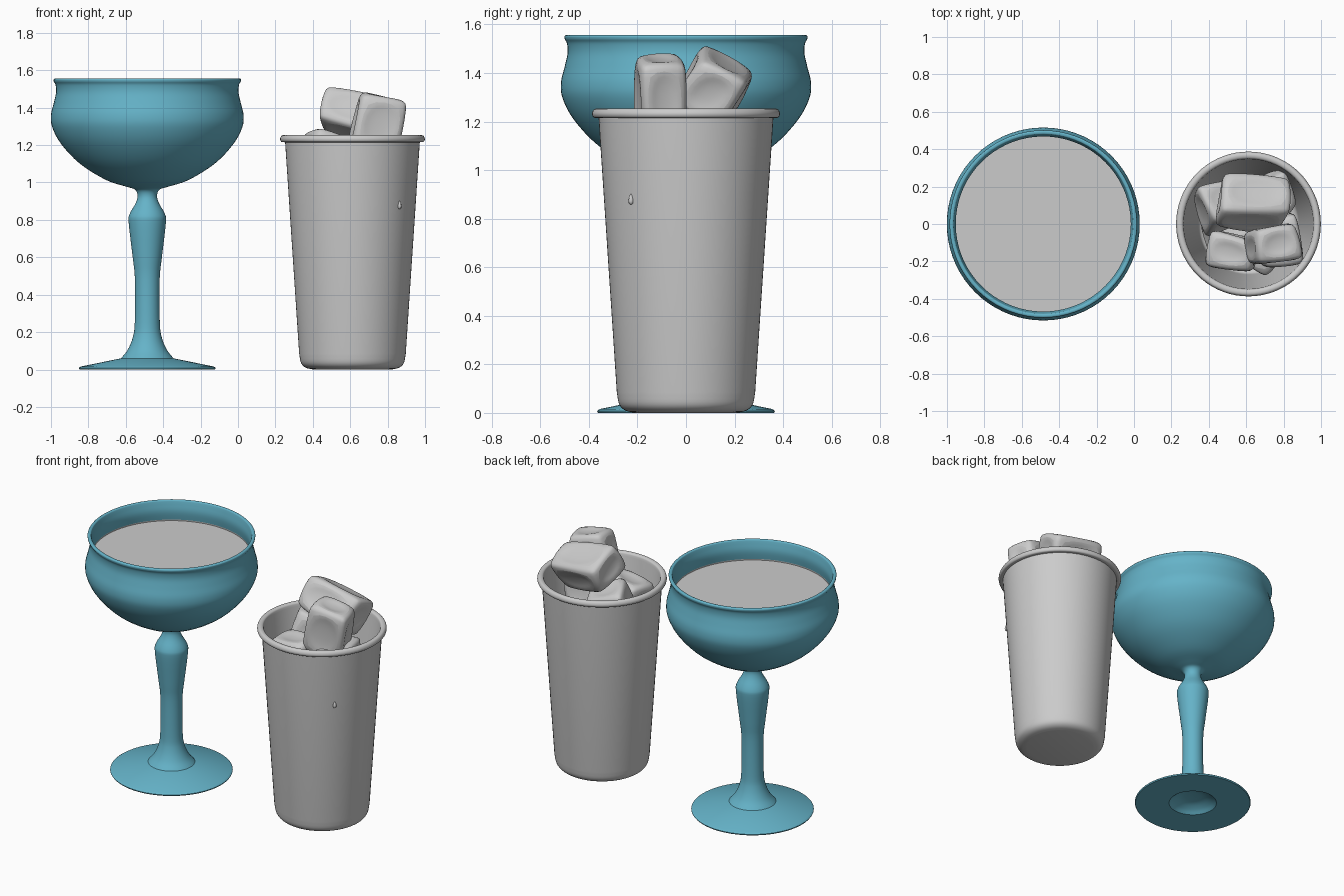
import bpy, bmesh, math, random
from mathutils import Vector, Euler

if "Cube" in bpy.data.objects:
    bpy.data.objects.remove(bpy.data.objects["Cube"])

random.seed(4)


def finish(obj, angle=35):
    bpy.ops.object.select_all(action='DESELECT')
    obj.select_set(True)
    bpy.context.view_layer.objects.active = obj
    bpy.ops.object.shade_smooth_by_angle(angle=math.radians(angle))


def add_object(name, bm, mat=None):
    bmesh.ops.recalc_face_normals(bm, faces=bm.faces)
    me = bpy.data.meshes.new(name)
    bm.to_mesh(me)
    bm.free()
    obj = bpy.data.objects.new(name, me)
    bpy.context.collection.objects.link(obj)
    if mat:
        me.materials.append(mat)
    return obj


def curve(pts, n=4):
    """Smooth curve through the points of one profile stroke."""
    p = [Vector(q) for q in pts]
    if len(p) < 3:
        return p
    p = [2 * p[0] - p[1]] + p + [2 * p[-1] - p[-2]]
    out = []
    for i in range(1, len(p) - 2):
        a, b, c, d = p[i - 1:i + 3]
        for k in range(n):
            t = k / n
            out.append(0.5 * (2 * b + (c - a) * t + (2 * a - 5 * b + 4 * c - d) * t * t
                              + (3 * b - a - 3 * c + d) * t ** 3))
    return out + [p[-2]]


def lathe(name, strokes, x, mat=None, segs=72):
    """Spin (radius, z) strokes round a vertical axis at x."""
    prof = []
    for s in strokes:
        for q in curve(s):
            if not prof or (q - prof[-1]).length > 1e-4:
                prof.append(q)
    bm = bmesh.new()
    rings = []
    for r, z in prof:
        if r < 1e-4:
            rings.append([bm.verts.new((x, 0, z))] * segs)
        else:
            rings.append([bm.verts.new((x + r * math.cos(2 * math.pi * i / segs),
                                        r * math.sin(2 * math.pi * i / segs), z))
                          for i in range(segs)])
    for a, b in zip(rings, rings[1:]):
        for i in range(segs):
            j = (i + 1) % segs
            bm.faces.new(list(dict.fromkeys((a[i], a[j], b[j], b[i]))))
    obj = add_object(name, bm, mat)
    finish(obj)
    return obj


blue = bpy.data.materials.new("blue_glass")
blue.diffuse_color = (0.13, 0.45, 0.58, 1)
blue.use_nodes = True
blue.node_tree.nodes["Principled BSDF"].inputs["Base Color"].default_value = blue.diffuse_color
GX, CX = -0.485, 0.612

# Stemmed glass: foot, stem and bowl in one profile
inner_bowl = [(0.475, 1.43), (0.488, 1.36), (0.482, 1.30), (0.435, 1.21),
              (0.34, 1.115), (0.2, 1.035), (0, 1.005)]
lathe("goblet", [
    [(0, 0.05), (0.07, 0.045), (0.12, 0.025), (0.15, 0.002)],
    [(0.15, 0.002), (0.362, 0.0)],
    [(0.362, 0.0), (0.366, 0.008), (0.355, 0.016)],
    [(0.355, 0.016), (0.14, 0.06)],
    [(0.14, 0.06), (0.105, 0.105), (0.078, 0.17), (0.067, 0.25), (0.066, 0.48),
     (0.078, 0.6), (0.099, 0.78), (0.095, 0.83), (0.062, 0.89), (0.052, 0.93), (0.066, 0.962),
     (0.11, 0.977), (0.22, 1.013), (0.36, 1.1), (0.46, 1.205), (0.508, 1.295),
     (0.515, 1.36), (0.5, 1.425), (0.488, 1.48), (0.49, 1.52), (0.5, 1.54)],
    [(0.5, 1.54), (0.501, 1.55), (0.494, 1.556), (0.482, 1.554), (0.478, 1.545)],
    [(0.478, 1.545), (0.468, 1.49)] + inner_bowl,
], GX, blue)

# Drink filling the bowl, flat on top
lathe("drink", [[(0, 1.425), (0.473, 1.425)],
                [(r * 0.994, z + 0.003) for r, z in inner_bowl]], GX)

# Tapered tumbler with rolled rim
lathe("tumbler", [
    [(0, 0), (0.21, 0)],
    [(0.21, 0), (0.25, 0.01), (0.275, 0.035), (0.285, 0.085)],
    [(0.285, 0.085), (0.36, 1.215)],
    [(0.36, 1.215), (0.38, 1.217), (0.387, 1.232), (0.38, 1.249), (0.366, 1.253),
     (0.352, 1.247), (0.347, 1.23)],
    [(0.347, 1.23), (0.272, 0.1)],
    [(0.272, 0.1), (0.26, 0.055), (0.21, 0.03)],
    [(0.21, 0.03), (0, 0.03)],
], CX)

# Single drop on the tumbler wall
bm = bmesh.new()
bmesh.ops.create_uvsphere(bm, u_segments=12, v_segments=8, radius=1)
for v in bm.verts:
    taper = 1 - 0.4 * v.co.z
    v.co = (v.co.x * 0.01 * taper, v.co.y * 0.01 * taper, v.co.z * 0.022)
a = math.radians(-42)
drop = add_object("water_drop", bm)
drop.location = (CX + 0.338 * math.cos(a), 0.338 * math.sin(a), 0.88)
finish(drop, 60)


def ice(name, loc, size, rot, jitter=0.03):
    """Melted ice cube: skewed corners, dented faces, rounded edges."""
    bm = bmesh.new()
    bmesh.ops.create_cube(bm, size=1)
    for v in bm.verts:
        v.co = Vector([c * s + random.uniform(-jitter, jitter) for c, s in zip(v.co, size)])
    bmesh.ops.bevel(bm, geom=bm.edges[:], offset=0.03, segments=1, affect='EDGES')
    big = sorted(bm.faces, key=lambda f: -f.calc_area())[:6]
    bmesh.ops.recalc_face_normals(bm, faces=bm.faces)
    bmesh.ops.inset_individual(bm, faces=big, thickness=0.05, depth=-0.018)
    obj = add_object(name, bm)
    obj.location = (CX + loc[0], loc[1], loc[2])
    obj.rotation_euler = Euler([math.radians(d) for d in rot])
    sub = obj.modifiers.new("round", 'SUBSURF')
    sub.levels = sub.render_levels = 2
    finish(obj, 60)


# Ice: two cubes on top, three at rim level, three deeper down
cubes = [
    ((0.02, 0.12, 1.345), (0.36, 0.24, 0.23), (-28, 12, -8)),
    ((0.12, -0.105, 1.31), (0.27, 0.20, 0.36), (4, 12, 6)),
    ((-0.08, -0.15, 1.10), (0.27, 0.22, 0.26), (6, -8, -12)),
    ((-0.14, 0.09, 1.12), (0.24, 0.24, 0.28), (-10, 12, 20)),
    ((0.17, -0.08, 1.10), (0.22, 0.26, 0.26), (8, 6, 8)),
    ((0.10, 0.12, 0.92), (0.28, 0.24, 0.26), (15, 20, 35)),
    ((-0.10, -0.05, 0.82), (0.26, 0.26, 0.26), (-20, 10, 15)),
    ((0.10, -0.10, 0.76), (0.26, 0.24, 0.26), (12, -15, 50)),
]
for i, (loc, size, rot) in enumerate(cubes, 1):
    ice(f"ice_cube_{i}", loc, size, rot)
